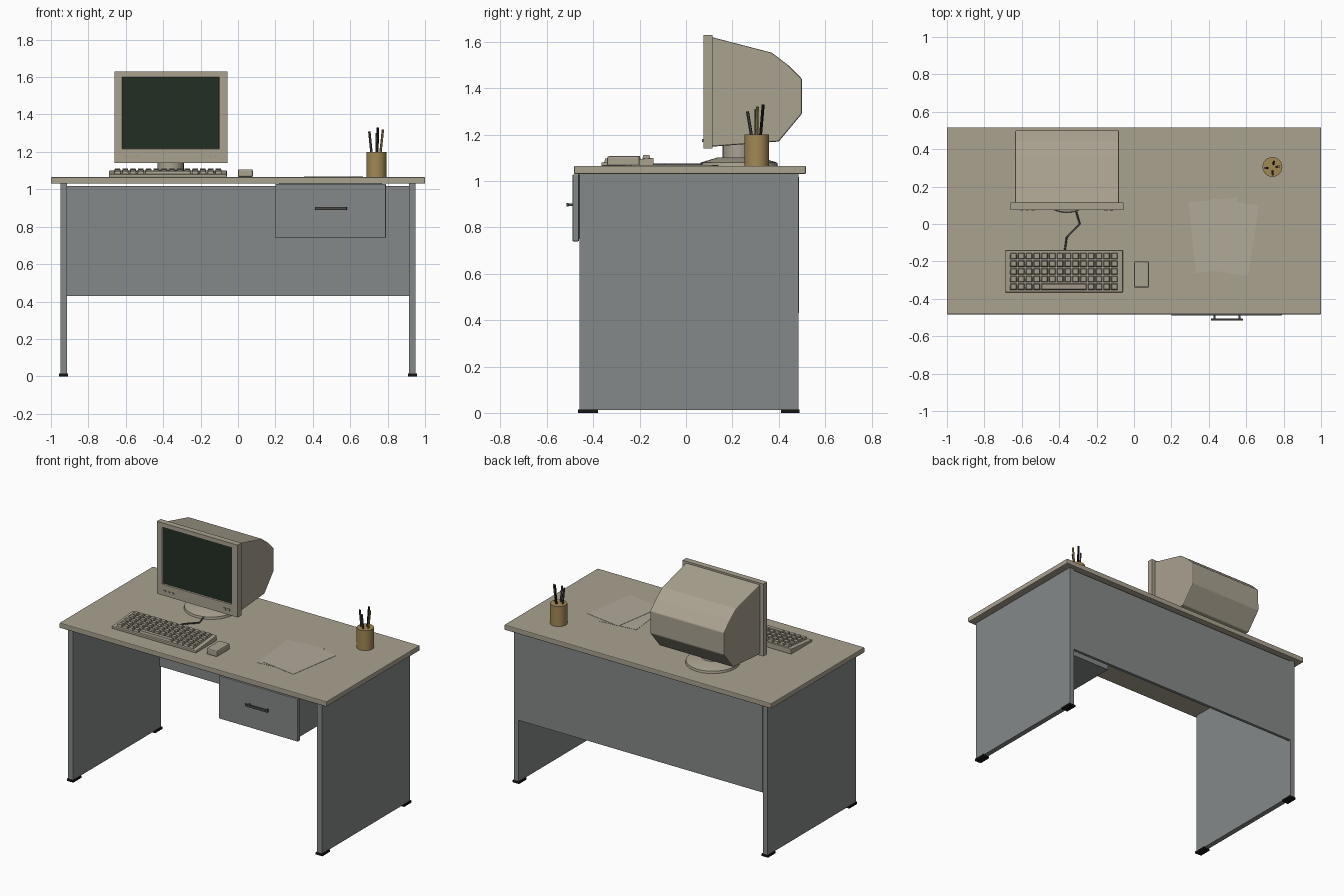
import bpy, bmesh, math
from mathutils import Vector, Matrix

if "Cube" in bpy.data.objects:
    bpy.data.objects.remove(bpy.data.objects["Cube"])


def material(name, rgb):
    m = bpy.data.materials.new(name)
    m.diffuse_color = (*rgb, 1)
    m.use_nodes = True
    m.node_tree.nodes["Principled BSDF"].inputs["Base Color"].default_value = m.diffuse_color
    return m


BEIGE = material("warm beige", (0.40, 0.36, 0.28))
GREY = material("steel grey", (0.235, 0.25, 0.25))
BLACK = material("black rubber", (0.008, 0.008, 0.009))
GLASS = material("dark green glass", (0.016, 0.028, 0.017))
TAN = material("tan wood", (0.36, 0.25, 0.09))
DARK = material("dark metal", (0.07, 0.07, 0.065))
PAPER = material("paper", (0.44, 0.40, 0.32))
KEYS = material("key beige", (0.36, 0.33, 0.26))


def finish(name, bm, mat, bevel=0, smooth=False):
    bmesh.ops.recalc_face_normals(bm, faces=bm.faces)
    me = bpy.data.meshes.new(name)
    bm.to_mesh(me)
    bm.free()
    ob = bpy.data.objects.new(name, me)
    bpy.context.collection.objects.link(ob)
    me.materials.append(mat)
    if bevel:
        b = ob.modifiers.new("bevel", "BEVEL")
        b.width, b.segments, b.limit_method = bevel, 2, "ANGLE"
    if smooth:
        bpy.ops.object.select_all(action="DESELECT")
        ob.select_set(True)
        bpy.context.view_layer.objects.active = ob
        bpy.ops.object.shade_smooth_by_angle(angle=math.radians(35))
    return ob


def add_box(bm, x, y, z):
    """Add a box given its (min, max) range on each axis."""
    size = [r[1] - r[0] for r in (x, y, z)]
    mid = [(r[1] + r[0]) / 2 for r in (x, y, z)]
    mtx = Matrix.Translation(mid) @ Matrix.Diagonal((*size, 1))
    return bmesh.ops.create_cube(bm, size=1, matrix=mtx)["verts"]


def box(name, x, y, z, mat, bevel=0):
    bm = bmesh.new()
    add_box(bm, x, y, z)
    return finish(name, bm, mat, bevel)


def prism(name, profile, x0, x1, mat, bevel=0):
    """Extrude a (y, z) profile along x."""
    bm = bmesh.new()
    f = bm.faces.new([bm.verts.new((x0, y, z)) for y, z in profile])
    ext = bmesh.ops.extrude_face_region(bm, geom=[f])["geom"]
    bmesh.ops.translate(bm, vec=(x1 - x0, 0, 0),
                        verts=[v for v in ext if isinstance(v, bmesh.types.BMVert)])
    return finish(name, bm, mat, bevel)


def rod(name, a, b, r1, mat, r2=None, sides=8):
    """Cylinder or cone from point a to point b."""
    a, b = Vector(a), Vector(b)
    bm = bmesh.new()
    mtx = Matrix.Translation((a + b) / 2) @ (b - a).to_track_quat("Z", "Y").to_matrix().to_4x4()
    bmesh.ops.create_cone(bm, cap_ends=True, segments=sides, radius1=r1,
                          radius2=r1 if r2 is None else r2, depth=(b - a).length, matrix=mtx)
    return finish(name, bm, mat, smooth=True)


TOP = 1.065

# Desk: top, side panels with feet, rear panel
box("desk_top", (-1, 1), (-0.483, 0.517), (1.03, TOP), BEIGE, 0.005)
for side, s in (("left", -1), ("right", 1)):
    xs = sorted((s * 0.915, s * 0.95))
    box(f"{side}_side_panel", xs, (-0.46, 0.485), (0.012, 1.03), GREY)
    for end, ys in (("front", (-0.465, -0.38)), ("rear", (0.41, 0.49))):
        box(f"{side}_{end}_foot", sorted((s * 0.908, s * 0.957)), ys, (0, 0.014), BLACK)
box("rear_panel", (-0.915, 0.915), (0.468, 0.488), (0.43, 1.018), GREY)

# Drawer with bar handle
box("drawer_body", (0.22, 0.77), (-0.465, 0.0), (0.75, 1.03), GREY)
box("drawer_front", (0.20, 0.79), (-0.489, -0.462), (0.74, 1.028), GREY, 0.003)
box("drawer_handle", (0.412, 0.582), (-0.516, -0.506), (0.89, 0.906), DARK, 0.002)
for x in (0.43, 0.565):
    box("handle_post", (x - 0.005, x + 0.005), (-0.508, -0.488), (0.893, 0.903), DARK)

# Monitor bezel with a recessed screen
bm = bmesh.new()
add_box(bm, (-0.66, -0.055), (0.075, 0.115), (1.14, 1.63))
bm.normal_update()
front = min(bm.faces, key=lambda f: f.calc_center_median().y)
bmesh.ops.inset_individual(bm, faces=[front], thickness=0.03)
for v in front.verts:
    v.co.x = -0.62 if v.co.x < -0.36 else -0.10
    v.co.z = 1.215 if v.co.z < 1.38 else 1.60
bmesh.ops.inset_individual(bm, faces=[front], thickness=0.004, depth=-0.008)
front.material_index = 1
bezel = finish("monitor_bezel", bm, BEIGE)
bezel.data.materials.append(GLASS)

# Monitor housing, controls and stand
prism("monitor_housing",
      [(0.113, 1.62), (0.37, 1.553), (0.44, 1.50), (0.50, 1.44), (0.50, 1.29),
       (0.40, 1.17), (0.113, 1.148)], -0.635, -0.08, BEIGE, 0.006)
for x in (-0.15, -0.12):
    box("monitor_button", (x - 0.009, x + 0.009), (0.070, 0.076), (1.168, 1.182), KEYS)
for x in (-0.60, -0.57, -0.54):
    box("monitor_control", (x - 0.007, x + 0.007), (0.071, 0.076), (1.17, 1.178), KEYS)
rod("stand_base", (-0.36, 0.228, TOP), (-0.36, 0.228, 1.08), 0.168, BEIGE, 0.165, 32)
rod("stand_dome", (-0.36, 0.228, 1.08), (-0.36, 0.228, 1.102), 0.163, BEIGE, 0.09, 32)
rod("stand_neck", (-0.36, 0.228, 1.10), (-0.36, 0.228, 1.16), 0.07, BEIGE, 0.07, 24)

# Keyboard: wedge body and rows of tapered keys
prism("keyboard_body", [(-0.365, TOP), (-0.365, 1.08), (-0.14, 1.10), (-0.14, TOP)],
      -0.69, -0.06, BEIGE, 0.003)
bm = bmesh.new()


def add_key(x0, x1, row):
    y = -0.335 + row * 0.041
    z = 1.081 + (y + 0.365) * 0.089
    verts = add_box(bm, (x0 + 0.003, x1 - 0.003), (y - 0.017, y + 0.017), (z - 0.002, z + 0.014))
    cx = (x0 + x1) / 2
    for v in verts:
        if v.co.z > z:
            v.co.x += 0.004 if v.co.x < cx else -0.004
            v.co.y += 0.004 if v.co.y < y else -0.004


PITCH = 0.0415
for row in range(5):
    cols = range(14)
    if row == 0:
        add_key(-0.665 + 4 * PITCH, -0.665 + 10 * PITCH, 0)
        cols = [0, 1, 2, 3, 10, 11, 12, 13]
    for c in cols:
        add_key(-0.665 + c * PITCH, -0.665 + (c + 1) * PITCH, row)
finish("keyboard_keys", bm, KEYS)

# Keyboard cable
curve = bpy.data.curves.new("keyboard_cable", "CURVE")
curve.dimensions = "3D"
curve.bevel_depth, curve.bevel_resolution = 0.005, 1
path = [(-0.37, -0.145), (-0.36, -0.07), (-0.29, 0.0), (-0.31, 0.07), (-0.36, 0.12)]
spline = curve.splines.new("POLY")
spline.points.add(len(path) - 1)
for p, (x, y) in zip(spline.points, path):
    p.co = (x, y, TOP + 0.006, 1)
cable = bpy.data.objects.new("keyboard_cable", curve)
curve.materials.append(DARK)
bpy.context.collection.objects.link(cable)

# Mouse
box("mouse", (0.0, 0.08), (-0.34, -0.20), (TOP, 1.107), BEIGE, 0.008)

# Two loose paper sheets
for i, (x, y, turn) in enumerate(((0.44, -0.06, 6), (0.51, -0.07, -9))):
    sheet = box("paper_sheet", (-0.13, 0.13), (-0.19, 0.19), (0, 0.0015), PAPER)
    sheet.location = (x, y, TOP + 0.0005 + i * 0.0015)
    sheet.rotation_euler.z = math.radians(turn)

# Pencil cup with leaning pencils
rod("pencil_cup", (0.74, 0.305, TOP), (0.74, 0.305, 1.20), 0.053, TAN, sides=24)
for base, tip, mat in (((0.715, 0.30), (0.702, 0.30, 1.31), DARK),
                       ((0.74, 0.285), (0.742, 0.265, 1.30), DARK),
                       ((0.745, 0.32), (0.748, 0.333, 1.33), BLACK),
                       ((0.76, 0.305), (0.775, 0.308, 1.32), TAN)):
    rod("pencil", (*base, 1.18), tip, 0.0065, mat, sides=6)
